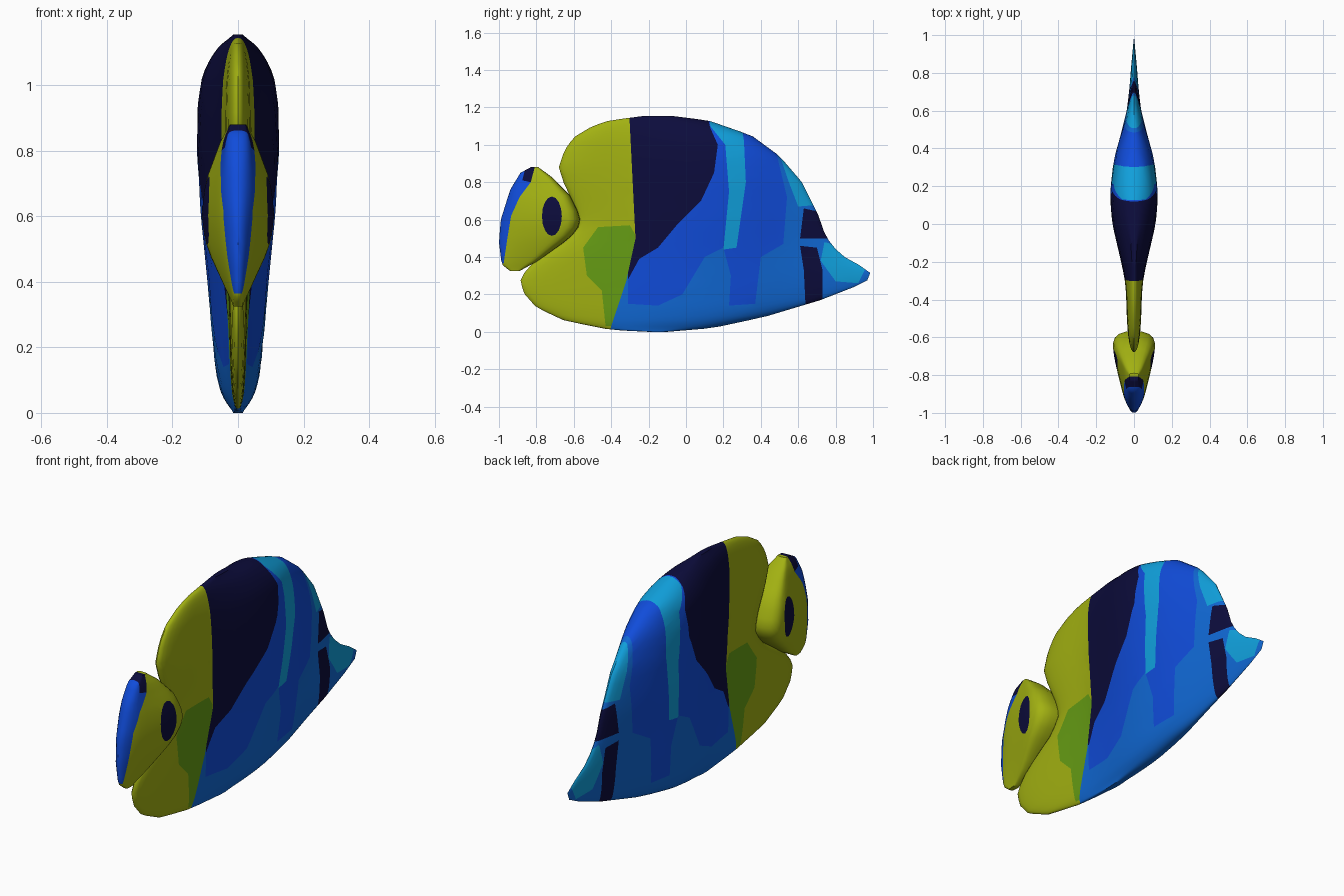
import bpy, bmesh, math
from mathutils import Vector

if "Cube" in bpy.data.objects:
    bpy.data.objects.remove(bpy.data.objects["Cube"])


def material(name, rgb):
    lin = [((c / 255 + 0.055) / 1.055) ** 2.4 if c > 10 else c / 3294 for c in rgb]
    m = bpy.data.materials.new(name)
    m.diffuse_color = (*lin, 1)
    m.use_nodes = True
    m.node_tree.nodes["Principled BSDF"].inputs["Base Color"].default_value = m.diffuse_color
    return m


MATS = [material(n, c) for n, c in (
    ("olive_yellow", (162, 177, 18)), ("leaf_green", (102, 157, 20)),
    ("midnight", (12, 12, 60)), ("royal_blue", (16, 76, 218)),
    ("azure_blue", (16, 104, 212)), ("cyan_blue", (16, 160, 220)))]
OLIVE, GREEN, DARK, ROYAL, AZURE, CYAN = range(6)


def lerp(table, t):
    """Piecewise linear lookup."""
    if t <= table[0][0]:
        return table[0][1]
    for (a, va), (b, vb) in zip(table, table[1:]):
        if t <= b:
            return va + (vb - va) * (t - a) / (b - a)
    return table[-1][1]


def soft(table, t, r):
    """Lookup averaged over a small window, to round the corners."""
    return sum(lerp(table, t + r * k / 3) for k in range(-3, 4)) / 7


def inside(poly, y, z):
    hit = False
    for (y1, z1), (y2, z2) in zip(poly, poly[1:] + poly[:1]):
        if (z1 > z) != (z2 > z) and y < y1 + (z - z1) * (y2 - y1) / (z2 - z1):
            hit = not hit
    return hit


def paint(bm, poly, colour):
    """Cut the outline of a side-view region into the surface and colour it."""
    for (y1, z1), (y2, z2) in zip(poly, poly[1:] + poly[:1]):
        near = []
        for f in bm.faces:
            ys = [v.co.y for v in f.verts]
            zs = [v.co.z for v in f.verts]
            if (max(ys) >= min(y1, y2) and min(ys) <= max(y1, y2)
                    and max(zs) >= min(z1, z2) and min(zs) <= max(z1, z2)):
                near.append(f)
        if not near:
            continue
        geom = set(near)
        for f in near:
            geom.update(f.edges)
            geom.update(f.verts)
        bmesh.ops.bisect_plane(bm, geom=list(geom), dist=1e-5, plane_co=(0, y1, z1),
                               plane_no=Vector((0, z1 - z2, y2 - y1)).normalized())
    for f in bm.faces:
        c = f.calc_center_median()
        if inside(poly, c.y, c.z):
            f.material_index = colour


def lens(name, front, back, width, height, power, rows, ring, base, regions):
    """Stack of horizontal rounded slices between a front and a back outline."""
    bm = bmesh.new()
    z0, z1 = front[0][0], front[-1][0]
    loops = []
    for i in range(rows + 1):
        z = z0 + (z1 - z0) * (1 - math.cos(math.pi * i / rows)) / 2
        f, b = lerp(front, z), lerp(back, z)
        loop = []
        for k in range(ring):
            a = 2 * math.pi * k / ring
            s = math.cos(a)
            y = (f + b) / 2 + s * (b - f) / 2
            x = soft(width, y, 0.04) * soft(height, z, 0.02)
            x *= max(0, 1 - abs(s) ** power) ** 0.5
            loop.append(bm.verts.new((math.copysign(x, math.sin(a)), y, z)))
        loops.append(loop)
    for lo, hi in zip(loops, loops[1:]):
        for k in range(ring):
            n = (k + 1) % ring
            bm.faces.new((lo[k], lo[n], hi[n], hi[k]))
    bm.faces.new(loops[0][::-1])
    bm.faces.new(loops[-1])
    bmesh.ops.recalc_face_normals(bm, faces=bm.faces)
    for f in bm.faces:
        f.material_index = base
    for poly, colour in regions:
        paint(bm, poly, colour)
    mesh = bpy.data.meshes.new(name)
    bm.to_mesh(mesh)
    bm.free()
    for m in MATS:
        mesh.materials.append(m)
    ob = bpy.data.objects.new(name, mesh)
    bpy.context.collection.objects.link(ob)
    bpy.ops.object.select_all(action='DESELECT')
    ob.select_set(True)
    bpy.context.view_layer.objects.active = ob
    bpy.ops.object.shade_smooth_by_angle(angle=math.radians(35))
    return ob


# Body: deep, thin fin shape with a notch for the head and a pointed tail
lens("body",
     front=[(0, -.2), (.01, -.4), (.06, -.65), (.13, -.8), (.21, -.87), (.28, -.885),
            (.34, -.85), (.41, -.76), (.5, -.62), (.58, -.57), (.66, -.59), (.8, -.655),
            (.88, -.68), (.97, -.65), (1.04, -.6), (1.1, -.5), (1.13, -.41), (1.155, -.22)],
     back=[(0, -.1), (.02, .14), (.08, .42), (.17, .72), (.26, .95), (.3, 1), (.34, .96),
           (.39, .86), (.46, .78), (.53, .74), (.63, .705), (.8, .62), (.94, .5),
           (1.05, .35), (1.13, .12), (1.155, -.08)],
     width=[(-.9, .055), (-.6, .045), (-.38, .042), (-.28, .05), (-.15, .08), (0, .115),
            (.15, .128), (.35, .112), (.5, .078), (.6, .058), (.72, .04), (.85, .03), (1, .01)],
     height=[(0, .15), (.05, .42), (.12, .54), (.25, .64), (.4, .74), (.6, .9), (.8, 1),
             (.92, 1), (1.02, .92), (1.09, .7), (1.135, .42), (1.16, .05)],
     power=4, rows=40, ring=48, base=AZURE,
     regions=[
         # royal blue flank
         ([(-.31, .15), (-.15, .14), (-.02, .2), (.1, .4), (.2, .45), (.24, .3), (.23, .14),
           (.37, .15), (.4, .4), (.52, .47), (.54, .72), (.48, .97), (.35, 1.07),
           (.1, 1.2), (-.3, 1.2)], ROYAL),
         # cyan stripes and tail
         ([(.12, 1.2), (.28, 1.2), (.31, 1.02), (.32, .8), (.27, .45), (.2, .44),
           (.23, .75), (.21, 1.0), (.13, 1.1)], CYAN),
         ([(.49, .98), (.6, .92), (.72, .68), (.6, .67), (.55, .8)], CYAN),
         ([(.74, .48), (.85, .45), (.96, .34), (.92, .26), (.8, .27), (.72, .38)], CYAN),
         # dark saddle and tail bands
         ([(-.31, 1.2), (.1, 1.2), (.13, 1.09), (.17, 1.0), (.15, .85), (.08, .7), (-.05, .57),
           (-.15, .45), (-.25, .39), (-.31, .28)], DARK),
         ([(.61, .5), (.63, .66), (.72, .64), (.8, .5)], DARK),
         ([(.61, .46), (.7, .45), (.73, .33), (.73, .12), (.64, .12), (.63, .33)], DARK),
         # olive shoulder with green patch
         ([(-1, -.1), (-.43, -.1), (-.4, .03), (-.32, .27), (-.27, .5), (-.305, 1.2),
           (-1, 1.2)], OLIVE),
         ([(-.272, .52), (-.3, .57), (-.47, .56), (-.55, .45), (-.53, .3), (-.45, .22),
           (-.43, .03), (-.4, .03), (-.32, .27), (-.272, .49)], GREEN),
     ])

# Head: short wedge, widest at the rear, with blue brow, dark cap and eyes
eye = [(-.717 + .053 * math.cos(math.pi * k / 8), .618 + .105 * math.sin(math.pi * k / 8))
       for k in range(16)]
lens("head",
     front=[(.325, -.94), (.36, -.985), (.48, -1), (.6, -.99), (.76, -.94), (.85, -.885),
            (.88, -.83)],
     back=[(.325, -.89), (.38, -.79), (.48, -.65), (.54, -.58), (.6, -.565), (.65, -.58),
           (.73, -.62), (.83, -.72), (.88, -.79)],
     width=[(-1, .03), (-.9, .06), (-.8, .085), (-.7, .108), (-.6, .118), (-.55, .118)],
     height=[(.32, .2), (.36, .42), (.42, .65), (.5, .88), (.6, 1), (.7, .92), (.8, .65),
             (.85, .5), (.88, .25)],
     power=8, rows=20, ring=32, base=OLIVE,
     regions=[
         ([(-1.1, .365), (-.975, .365), (-.955, .5), (-.935, .62), (-.89, .72), (-.83, .8),
           (-.82, .95), (-1.1, .95)], ROYAL),
         ([(-.875, .81), (-.83, .8), (-.79, .95), (-.84, .95)], DARK),
         (eye, DARK),
     ])
